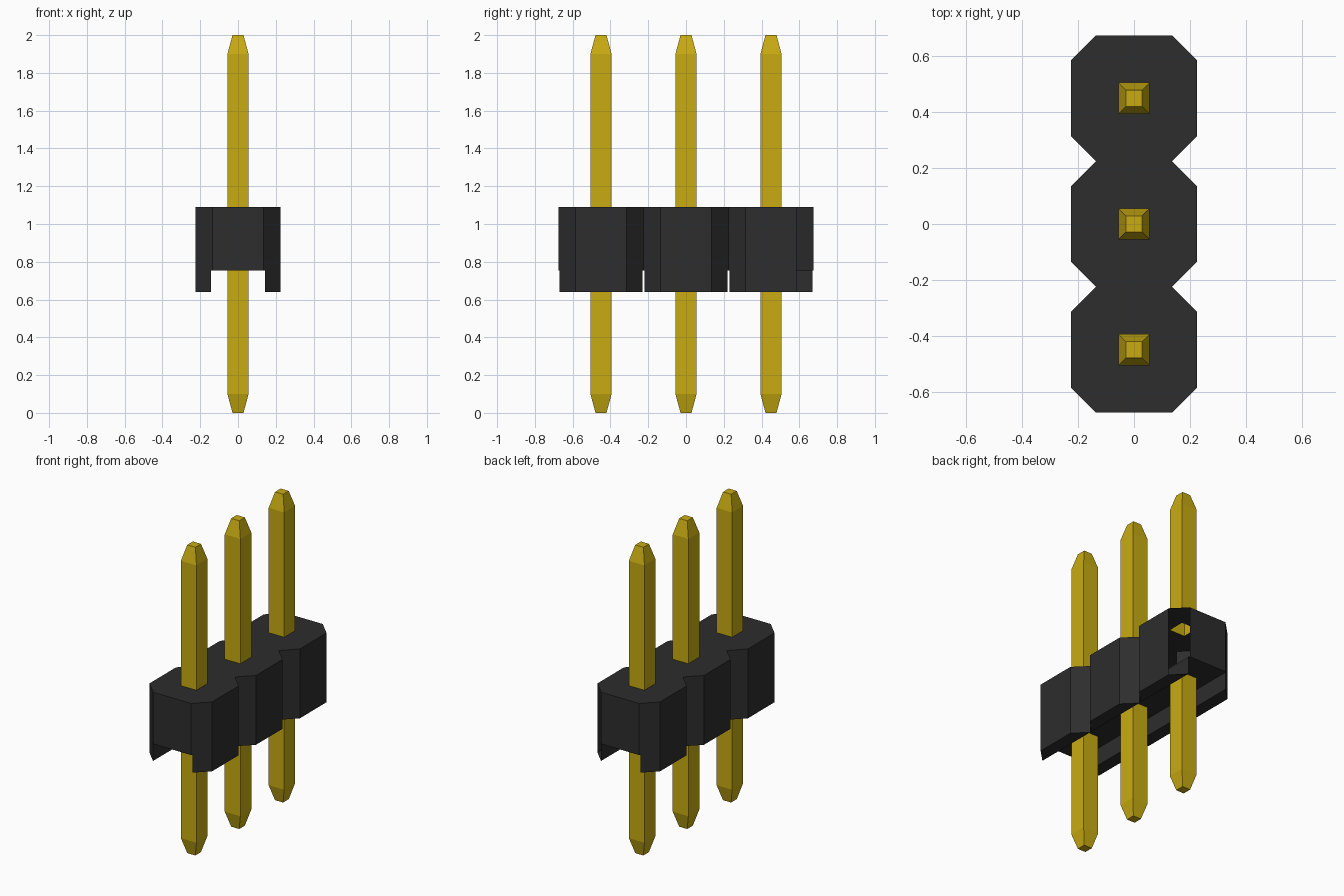
import bpy, bmesh
from mathutils import Vector

cube = bpy.data.objects.get("Cube")
if cube:
    bpy.data.objects.remove(cube)

PITCH, HALF, FLAT = 0.45, 0.225, 0.136     # spacing, half width, half of each flat side
CHANNEL = 0.142                            # half width of the channel underneath
SLOT = HALF + FLAT - CHANNEL               # where the corner cut meets the channel
BOTTOM, CEILING, TOP = 0.64, 0.755, 1.09
PIN, TIP, TAPER, HEIGHT = 0.056, 0.029, 0.1, 2.0
CENTRES = [-PITCH, 0, PITCH]


def material(name, colour, rough):
    m = bpy.data.materials.new(name)
    m.use_nodes = True
    m.diffuse_color = colour
    bsdf = m.node_tree.nodes["Principled BSDF"]
    bsdf.inputs["Base Color"].default_value = colour
    bsdf.inputs["Roughness"].default_value = rough
    return m


def finish(bm, name, mat):
    mesh = bpy.data.meshes.new(name)
    bm.to_mesh(mesh)
    bm.free()
    mesh.materials.append(mat)
    obj = bpy.data.objects.new(name, mesh)
    bpy.context.collection.objects.link(obj)


def square(h, y=0):
    return [(-h, y - h), (h, y - h), (h, y + h), (-h, y + h)]


def face(bm, points):
    bm.faces.new([bm.verts.new(p) for p in points])


def is_open_corner(a, b):
    # the one corner panel that is left open
    return a[0] > 0 and a[1] > PITCH and abs(a[0] - b[0]) > 0.01 and abs(a[1] - b[1]) > 0.01 and b[0] > 0


def walls(bm, low, high, z0, z1):
    n = len(low)
    for i in range(n):
        j = (i + 1) % n
        if not is_open_corner(low[i], low[j]):
            face(bm, [(*low[i], z0), (*low[j], z0), (*high[j], z1), (*high[i], z1)])


def row_outline(profile):
    # repeat one side along the row, then turn it half round for the other side
    side = []
    for y in CENTRES:
        for x, dy in profile:
            p = (x, round(y + dy, 4))
            if p not in side:
                side.append(p)
    return side + [(-x, -y) for x, y in side]


def plate(bm, outline, z, up):
    # flat plate with a square hole for each pin
    edges = []
    for loop in [outline] + [square(PIN, y) for y in CENTRES]:
        vs = [bm.verts.new((*p, z)) for p in loop]
        edges += [bm.edges.new((v, vs[(i + 1) % len(vs)])) for i, v in enumerate(vs)]
    made = bmesh.ops.triangle_fill(bm, edges=edges, use_beauty=True, normal=Vector((0, 0, up)))
    for f in made["geom"]:
        if isinstance(f, bmesh.types.BMFace):
            f.normal_update()
            if f.normal.z * up < 0:
                f.normal_flip()


black = material("black plastic", (0.026, 0.026, 0.026, 1), 0.6)
gold = material("gold metal", (0.58, 0.41, 0.006, 1), 0.5)

# housing: outer walls, top, channel ceiling and the feet on both sides
bm = bmesh.new()
outer = row_outline([(FLAT, -HALF), (HALF, -FLAT), (HALF, FLAT), (FLAT, HALF)])
inner = row_outline([(FLAT, -HALF), (CHANNEL, -SLOT), (CHANNEL, SLOT), (FLAT, HALF)])
walls(bm, outer, outer, CEILING, TOP)
plate(bm, outer, TOP, 1)
plate(bm, inner, CEILING, -1)
for y in CENTRES:
    for s in (1, -1):
        foot = [(s * x, y + s * dy) for x, dy in
                [(CHANNEL, -SLOT), (HALF, -FLAT), (HALF, FLAT), (CHANNEL, SLOT)]]
        walls(bm, foot, foot, BOTTOM, CEILING)
        face(bm, [(*p, BOTTOM) for p in reversed(foot)])
bmesh.ops.remove_doubles(bm, verts=bm.verts, dist=0.0005)
finish(bm, "housing", black)

# pins: tapered square posts above and below the housing
for name, y in zip(("front_pin", "middle_pin", "back_pin"), CENTRES):
    bm = bmesh.new()
    lower = [(TIP, 0), (PIN, TAPER), (PIN, CEILING)]
    upper = [(PIN, TOP), (PIN, HEIGHT - TAPER), (TIP, HEIGHT)]
    for rings in (lower, upper):
        for (h0, z0), (h1, z1) in zip(rings, rings[1:]):
            walls(bm, square(h0, y), square(h1, y), z0, z1)
    face(bm, [(*p, 0) for p in reversed(square(TIP, y))])
    face(bm, [(*p, HEIGHT) for p in square(TIP, y)])
    bmesh.ops.remove_doubles(bm, verts=bm.verts, dist=0.0005)
    finish(bm, name, gold)
